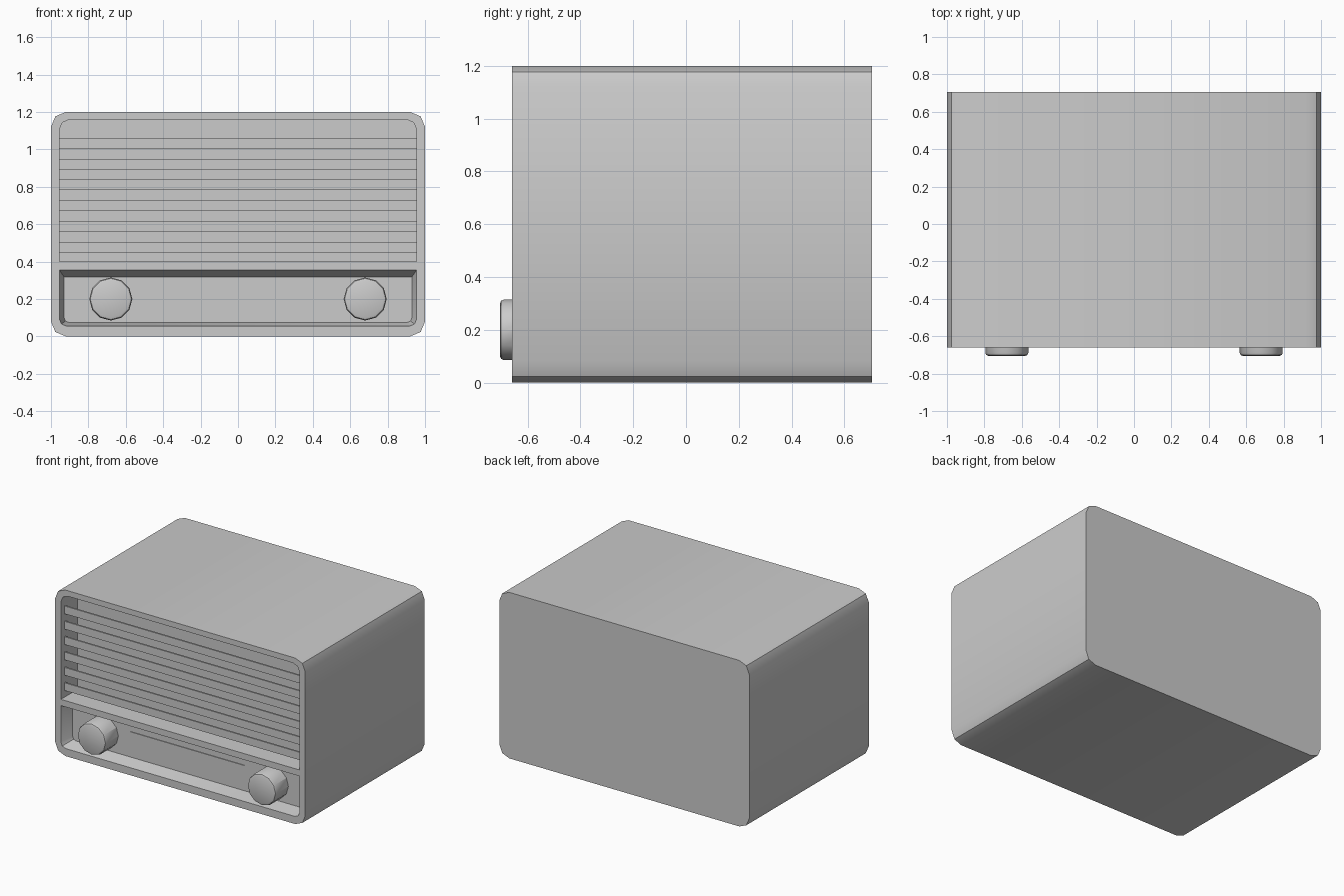
import bpy, bmesh, math
from mathutils import Matrix

if "Cube" in bpy.data.objects:
    bpy.data.objects.remove(bpy.data.objects["Cube"])

FRONT, BACK = -0.66, 0.705


def rounded_rect(hw, z0, z1, r_low, r_high, seg=2):
    """Outline in x/z, counter-clockwise seen from the front."""
    pts = []
    corners = [(hw, z0, -1, r_low, -90), (hw, z1, 1, r_high, 0),
               (-hw, z1, 1, r_high, 90), (-hw, z0, -1, r_low, 180)]
    for x, z, up, r, start in corners:
        cx, cz = x - math.copysign(r, x), z - up * r
        steps = seg if r > 0 else 0
        for i in range(steps + 1):
            a = math.radians(start + 90 * i / max(seg, 1))
            pts.append((cx + r * math.cos(a), cz + r * math.sin(a)))
    return pts


def loft(name, front, back, y0, y1):
    """Closed solid between two outlines with equal point counts."""
    bm = bmesh.new()
    a = [bm.verts.new((x, y0, z)) for x, z in front]
    b = [bm.verts.new((x, y1, z)) for x, z in back]
    bm.faces.new(a)
    bm.faces.new(b[::-1])
    n = len(a)
    for i in range(n):
        j = (i + 1) % n
        bm.faces.new((a[j], a[i], b[i], b[j]))
    bmesh.ops.recalc_face_normals(bm, faces=bm.faces)
    return add_object(name, bm)


def add_object(name, bm):
    mesh = bpy.data.meshes.new(name)
    bm.to_mesh(mesh)
    bm.free()
    ob = bpy.data.objects.new(name, mesh)
    bpy.context.collection.objects.link(ob)
    return ob


def activate(ob):
    bpy.ops.object.select_all(action='DESELECT')
    ob.select_set(True)
    bpy.context.view_layer.objects.active = ob


def smooth(ob):
    activate(ob)
    bpy.ops.object.shade_smooth_by_angle(angle=math.radians(30))


def cut(ob, cutter):
    cutter.hide_render = True
    mod = ob.modifiers.new("cut", 'BOOLEAN')
    mod.operation = 'DIFFERENCE'
    mod.solver = 'EXACT'
    mod.object = cutter
    activate(ob)
    bpy.ops.object.modifier_apply(modifier=mod.name)
    bpy.data.objects.remove(cutter)


def box(name, x0, x1, y0, y1, z0, z1):
    rect = [(x0, z0), (x1, z0), (x1, z1), (x0, z1)]
    return loft(name, rect, rect, y0, y1)


# cabinet
outline = rounded_rect(1, 0, 1.2, 0.08, 0.08)
cabinet = loft("cabinet", outline, outline, FRONT, BACK)

# speaker opening
grille = rounded_rect(0.955, 0.40, 1.16, 0, 0.055)
cut(cabinet, loft("grille_cutter", grille, grille, FRONT - 0.02, FRONT + 0.19))

# tapered control recess
cut(cabinet, loft("control_cutter",
                  rounded_rect(0.9575, 0.0525, 0.3587, 0.04, 0),
                  rounded_rect(0.93, 0.075, 0.318, 0.025, 0),
                  FRONT - 0.01, FRONT + 0.10))
smooth(cabinet)

# grille slats
for i in range(6):
    z = 1.032 - i * 0.111
    box(f"grille_slat_{i + 1}", -0.955, 0.955, FRONT + 0.04, FRONT + 0.052,
        z - 0.028, z + 0.028)

# tuning dial plate
box("dial_plate", -0.465, 0.45, FRONT + 0.095, FRONT + 0.11, 0.13, 0.26)

# knobs
for side, x in (("left", -0.68), ("right", 0.68)):
    bm = bmesh.new()
    bmesh.ops.create_cone(bm, cap_ends=True, segments=12, radius1=0.115,
                          radius2=0.115, depth=0.155,
                          matrix=Matrix.Translation((x, -0.6275, 0.2))
                          @ Matrix.Rotation(math.pi / 2, 4, 'X'))
    rim = [e for e in bm.edges if all(v.co.y < -0.7 for v in e.verts)]
    bmesh.ops.bevel(bm, geom=rim, offset=0.016, segments=2, profile=0.5,
                    affect='EDGES')
    smooth(add_object(f"{side}_knob", bm))
